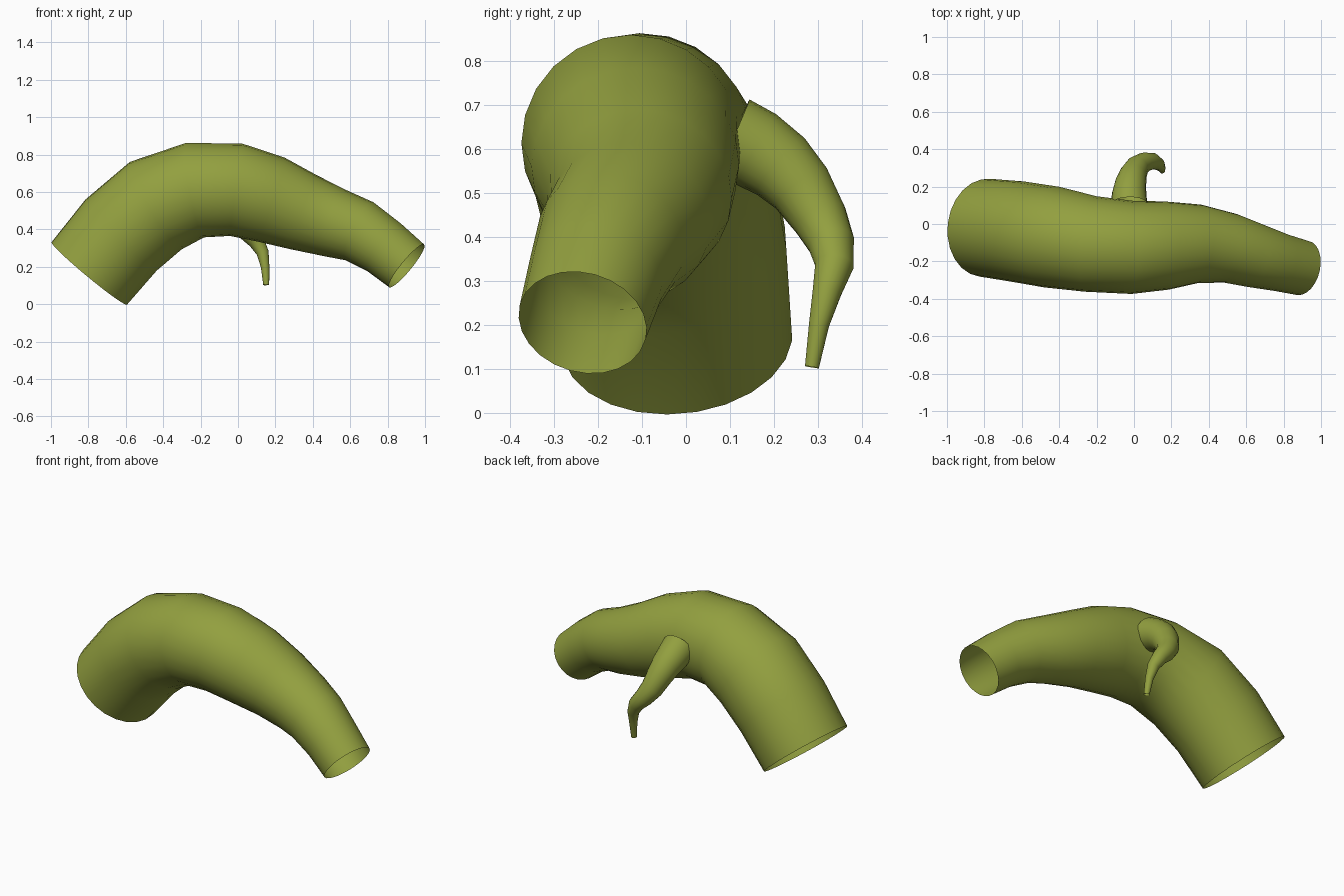
import bpy, bmesh, math
from mathutils import Vector

if "Cube" in bpy.data.objects:
    bpy.data.objects.remove(bpy.data.objects["Cube"])

mat = bpy.data.materials.new("olive_green")
mat.diffuse_color = (0.29, 0.35, 0.05, 1)
mat.use_nodes = True
mat.node_tree.nodes["Principled BSDF"].inputs["Base Color"].default_value = mat.diffuse_color


def tube(name, stations, sides, ref):
    """Open tube through (x, y, z, radius) stations, rings square to the path."""
    pts = [Vector(s[:3]) for s in stations]
    bm = bmesh.new()
    rings, u = [], Vector(ref)
    for i, p in enumerate(pts):
        a = (p - pts[i - 1]).normalized() if i else None
        b = (pts[i + 1] - p).normalized() if i < len(pts) - 1 else None
        t = ((a or b) + (b or a)).normalized()
        u = (u - t * u.dot(t)).normalized()
        v = t.cross(u)
        r = stations[i][3]
        rings.append([bm.verts.new(p + r * (math.cos(k) * u + math.sin(k) * v))
                      for k in (2 * math.pi * j / sides for j in range(sides))])
    for lo, hi in zip(rings, rings[1:]):
        for j in range(sides):
            k = (j + 1) % sides
            bm.faces.new((lo[j], lo[k], hi[k], hi[j]))
    mesh = bpy.data.meshes.new(name)
    bm.to_mesh(mesh)
    bm.free()
    for f in mesh.polygons:
        f.use_smooth = True
    mesh.materials.append(mat)
    ob = bpy.data.objects.new(name, mesh)
    bpy.context.collection.objects.link(ob)
    return ob


# Thick arched trunk, tapering to the right, open at both ends
tube("arched_trunk", [
    (-0.795, -0.02, 0.165, 0.263), (-0.625, -0.04, 0.37, 0.27),
    (-0.44, -0.07, 0.527, 0.272), (-0.23, -0.107, 0.61, 0.257),
    (-0.01, -0.125, 0.612, 0.249), (0.175, -0.115, 0.56, 0.236),
    (0.35, -0.106, 0.492, 0.21), (0.515, -0.13, 0.435, 0.187),
    (0.65, -0.17, 0.39, 0.172), (0.78, -0.205, 0.305, 0.156),
    (0.902, -0.235, 0.205, 0.148)], 24, (0, 0, 1))

# Thin hooked shoot on the back
tube("hooked_shoot", [
    (-0.025, 0.105, 0.622, 0.098), (-0.026, 0.16, 0.598, 0.092),
    (-0.018, 0.215, 0.56, 0.084), (-0.005, 0.262, 0.51, 0.074),
    (0.018, 0.305, 0.44, 0.063), (0.055, 0.33, 0.385, 0.053),
    (0.1, 0.337, 0.335, 0.044), (0.132, 0.32, 0.275, 0.033),
    (0.145, 0.302, 0.2, 0.023), (0.151, 0.286, 0.104, 0.016)], 20, (0, 0, 1))
